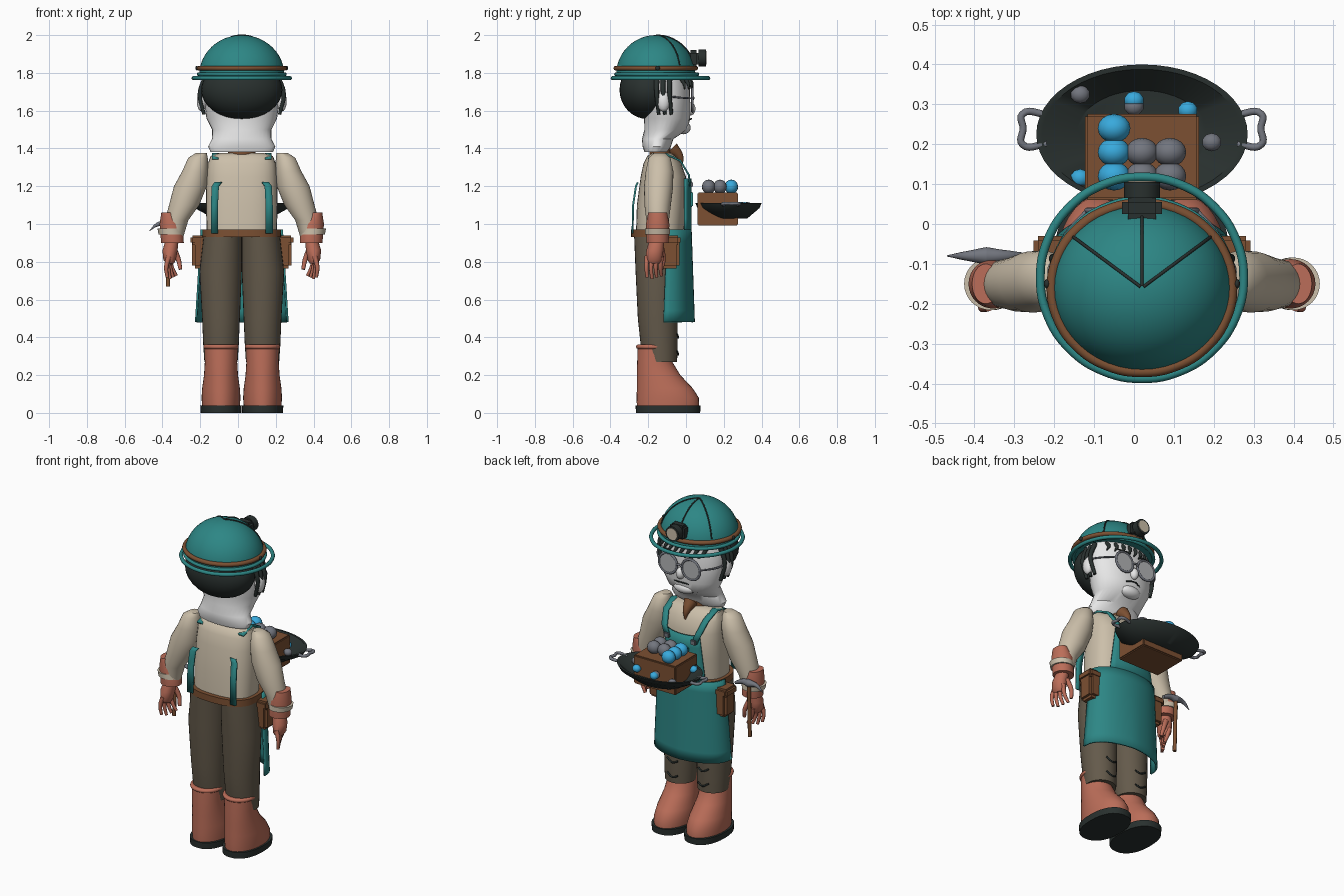
import bpy, bmesh, math
from mathutils import Vector

cube = bpy.data.objects.get("Cube")
if cube:
    bpy.data.objects.remove(cube, do_unlink=True)

CX = 0.02  # body centre line


def material(name, color):
    mat = bpy.data.materials.new(name)
    mat.use_nodes = True
    mat.diffuse_color = (*color, 1)
    mat.node_tree.nodes["Principled BSDF"].inputs["Base Color"].default_value = (*color, 1)
    return mat


TEAL = material("teal", (.026, .24, .235))
CREAM = material("cream", (.6, .52, .40))
CLAY = material("clay red", (.5, .155, .10))
OLIVE = material("dark olive", (.127, .102, .07))
BLACK = material("charcoal", (.022, .03, .028))
BROWN = material("leather brown", (.2, .08, .032))
GREY = material("steel grey", (.17, .18, .21))
BLUE = material("bright blue", (.04, .4, .72))
WHITE = material("white", (.8, .8, .8))
GLASS = material("pale glass", (.45, .46, .47))
made = []


def add(name, data, mat):
    ob = bpy.data.objects.new(name, data)
    bpy.context.collection.objects.link(ob)
    data.materials.append(mat)
    made.append(ob)
    return ob


def finish(name, bm, mat):
    bmesh.ops.recalc_face_normals(bm, faces=bm.faces)
    mesh = bpy.data.meshes.new(name)
    bm.to_mesh(mesh)
    bm.free()
    return add(name, mesh, mat)


def loft(name, mat, x, rings, power=2, seg=32):
    """Stack of horizontal ovals: (z, x offset, y centre, x radius, y radius)."""
    bm = bmesh.new()
    loops = []
    for z, dx, cy, rx, ry in rings:
        loop = []
        for i in range(seg):
            c, s = math.cos(math.tau * i / seg), math.sin(math.tau * i / seg)
            px = math.copysign(abs(c) ** (2 / power), c)
            py = math.copysign(abs(s) ** (2 / power), s)
            loop.append(bm.verts.new((x + dx + rx * px, cy + ry * py, z)))
        loops.append(loop)
    for a, b in zip(loops, loops[1:]):
        for i in range(seg):
            j = (i + 1) % seg
            bm.faces.new((a[i], a[j], b[j], b[i]))
    bm.faces.new(loops[0])
    bm.faces.new(loops[-1])
    return finish(name, bm, mat)


def ball(name, mat, center, radii, detail=24):
    bm = bmesh.new()
    bmesh.ops.create_uvsphere(bm, u_segments=detail, v_segments=detail // 2, radius=1)
    bmesh.ops.scale(bm, vec=radii, verts=bm.verts)
    bmesh.ops.translate(bm, vec=center, verts=bm.verts)
    return finish(name, bm, mat)


def box(name, mat, center, size, bevel=.008):
    bm = bmesh.new()
    bmesh.ops.create_cube(bm, size=1)
    bmesh.ops.scale(bm, vec=size, verts=bm.verts)
    bmesh.ops.translate(bm, vec=center, verts=bm.verts)
    bmesh.ops.bevel(bm, geom=bm.edges[:], offset=bevel, segments=2, affect='EDGES')
    return finish(name, bm, mat)


def disc(name, mat, center, radius, depth):
    """Cylinder whose axis runs front to back."""
    ob = loft(name, mat, 0, [(-depth / 2, 0, 0, radius, radius), (depth / 2, 0, 0, radius, radius)])
    ob.rotation_euler.x = math.pi / 2
    ob.location = center
    return ob


def tube(name, mat, points, radius, taper=1, cyclic=False):
    data = bpy.data.curves.new(name, 'CURVE')
    data.dimensions = '3D'
    data.bevel_depth, data.bevel_resolution = radius, 3
    data.use_fill_caps, data.resolution_u = True, 6
    spline = data.splines.new('BEZIER')
    spline.bezier_points.add(len(points) - 1)
    spline.use_cyclic_u = cyclic
    for i, (bp, p) in enumerate(zip(spline.bezier_points, points)):
        bp.co = p
        bp.handle_left_type = bp.handle_right_type = 'AUTO'
        bp.radius = 1 + (taper - 1) * i / (len(points) - 1)
    return add(name, data, mat)


def ring(name, mat, center, rx, ry, radius, upright=False):
    pts = []
    for i in range(16):
        c, s = rx * math.cos(math.tau * i / 16), ry * math.sin(math.tau * i / 16)
        pts.append(Vector(center) + Vector((c, 0, s) if upright else (c, s, 0)))
    return tube(name, mat, pts, radius, cyclic=True)


def sheet(name, mat, func, nu, nv, thick):
    bm = bmesh.new()
    grid = [[bm.verts.new(func(2 * i / nu - 1, j / nv)) for i in range(nu + 1)] for j in range(nv + 1)]
    for a, b in zip(grid, grid[1:]):
        for i in range(nu):
            bm.faces.new((a[i], a[i + 1], b[i + 1], b[i]))
    ob = finish(name, bm, mat)
    mod = ob.modifiers.new("thickness", 'SOLIDIFY')
    mod.thickness, mod.offset = thick, 0
    return ob


def strap(name, mat, path, half):
    def point(u, v):
        x, y, z = path[round(v * (len(path) - 1))]
        return (x + u * half, y, z)
    return sheet(name, mat, point, 1, len(path) - 1, .01)


# Helmet: dome, band, open brim rings and seams
def on_dome(heading, lift, grow=1):
    r = math.cos(lift) * grow
    return (CX + .225 * r * math.sin(heading), -.16 + .21 * r * math.cos(heading), 1.79 + .21 * grow * math.sin(lift))


loft("helmet_dome", TEAL, CX, [(1.79 + .21 * math.sin(a), 0, -.16, .225 * math.cos(a), .21 * math.cos(a))
                               for a in [math.pi / 2 * k / 12.05 for k in range(13)]], seg=48)
ring("helmet_band", BROWN, (CX, -.16, 1.825), .226, .211, .013)
ring("helmet_brim", TEAL, (CX, -.135, 1.772), .255, .253, .011)
ring("helmet_lower_rim", TEAL, (CX, -.155, 1.793), .228, .215, .01)
for heading in (-.9, 0, .9):
    tube("helmet_seam", BLACK, [on_dome(heading, .25 + k * .26, 1.003) for k in range(6)], .004)
for s in (-1, 1):
    ball("band_rivet", BLACK, (CX + s * .238, -.15, 1.825), (.008, .012, .012), 12)

# Headlamp
box("lamp_body", BLACK, (CX, .04, 1.875), (.1, .06, .09), .015)
disc("lamp_hood", BLACK, (CX, .085, 1.88), .045, .04)
disc("lamp_lens", CREAM, (CX, .105, 1.88), .035, .006)

# Head, hair and face
loft("head", WHITE, CX, [(1.38, 0, -.16, .165, .06), (1.41, 0, -.155, .178, .075), (1.45, 0, -.15, .157, .083),
                         (1.5, 0, -.105, .157, .115), (1.56, 0, -.1, .187, .122), (1.65, 0, -.1, .2, .122),
                         (1.74, 0, -.12, .205, .14), (1.8, 0, -.14, .2, .15)])
ball("back_hair", BLACK, (CX, -.2, 1.71), (.215, .152, .155), 32)
ball("nose", WHITE, (CX, .025, 1.61), (.025, .025, .035))
ball("chin", WHITE, (CX, -.015, 1.51), (.07, .04, .035))
tube("mouth", BLACK, [(CX - .05, .012, 1.55), (CX, .028, 1.557), (CX + .05, .012, 1.55)], .004)
for s in (-1, 1):
    ball("ear", WHITE, (CX + s * .212, -.12, 1.65), (.026, .035, .055), 16)
    for k in range(3):
        y = -.155 + k * .034
        tube("side_lock", BLACK, [(CX + s * .19, y, 1.78), (CX + s * .222, y, 1.69), (CX + s * .2, y + .01, 1.58)], .015, .6)
    # Round spectacles
    eye = Vector((CX + s * .078, .034, 1.655))
    ring("spectacle_frame", GREY, eye, .06, .06, .007, True)
    disc("spectacle_lens", GLASS, eye, .056, .006)
    tube("spectacle_arm", GREY, [eye + Vector((s * .06, 0, .01)), (CX + s * .2, -.04, 1.67), (CX + s * .225, -.12, 1.68)], .005)
    tube("eyebrow", BLACK, [eye + Vector((-s * .045, -.002, .07)), eye + Vector((s * .045, -.02, .078))], .007, .5)
tube("spectacle_bridge", GREY, [(CX - .02, .036, 1.66), (CX, .04, 1.668), (CX + .02, .036, 1.66)], .006)
for k in range(8):
    x = CX - .14 + k * .04
    y = .03 - 2.2 * (x - CX) ** 2
    tube("fringe_lock", BLACK, [(x, y - .04, 1.79), (x + .01, y, 1.75), (x + .03, y + .006, 1.715)], .015, .25)

# Shirt and neck
loft("neck", BROWN, CX, [(1.3, 0, -.13, .075, .06), (1.43, 0, -.14, .07, .055)])
loft("shirt", CREAM, CX, [(.94, 0, -.14, .185, .125), (1.1, 0, -.13, .19, .13), (1.25, 0, -.12, .187, .12),
                          (1.32, 0, -.125, .18, .1), (1.36, 0, -.13, .165, .075), (1.375, 0, -.13, .12, .05)], 2.6)
tube("collar_point", BROWN, [(CX, -.075, 1.4), (CX, -.035, 1.36), (CX, -.02, 1.31)], .04, .1)

# Belt
loft("belt", BROWN, CX, [(.93, 0, -.135, .207, .155), (.97, 0, -.135, .207, .155)], 2.6)

for s in (-1, 1):
    side = "left" if s > 0 else "right"

    def limb(name, mat, rings, power=2):
        return loft(side + name, mat, CX, [(z, s * d, cy, rx, ry) for z, d, cy, rx, ry in rings], power)

    def at(d, y, z):
        return (CX + s * d, y, z)

    # Arm, cuff and gloved hand
    limb("_sleeve", CREAM, [(1.375, .215, -.14, .03, .03), (1.35, .232, -.14, .052, .058), (1.28, .247, -.14, .068, .073),
                            (1.2, .272, -.145, .087, .077), (1.1, .305, -.15, .08, .07), (1.02, .345, -.15, .062, .06),
                            (.93, .36, -.15, .05, .05)])
    limb("_cuff", CLAY, [(1.06, .392, -.15, .034, .05), (1.0, .373, -.15, .062, .062), (.9, .367, -.15, .06, .058)])
    limb("_cuff_wrap", CREAM, [(.945, .374, -.15, .066, .066), (.975, .38, -.15, .066, .066)])
    limb("_palm", CLAY, [(.91, .37, -.155, .035, .04), (.86, .38, -.165, .04, .045), (.81, .382, -.17, .033, .045), (.79, .38, -.17, .02, .03)])
    for k in range(4):
        y = -.205 + k * .025
        tube(side + "_finger", CLAY, [at(.385, y, .83), at(.4 - k * .01, y - .005, .77), at(.395 - k * .016, y, .71 + .008 * abs(k - 1))], .014, .6)
    tube(side + "_thumb", CLAY, [at(.36, -.13, .87), at(.335, -.12, .81), at(.325, -.13, .76)], .016, .6)

    # Trousers, boot and pouch
    limb("_trouser_leg", OLIVE, [(.27, .11, -.135, .088, .088), (.36, .11, -.142, .094, .098), (.5, .11, -.15, .1, .105),
                                 (.75, .112, -.155, .112, .112), (.95, .1, -.15, .1, .125)])
    limb("_boot", CLAY, [(.035, .11, -.095, .1, .165), (.08, .11, -.097, .103, .165), (.13, .11, -.112, .1, .148),
                         (.2, .11, -.145, .09, .115), (.28, .11, -.168, .085, .09), (.36, .11, -.17, .085, .085)])
    limb("_sole", BLACK, [(0, .11, -.095, .108, .17), (.038, .11, -.095, .11, .172)], 2.3)
    ring(side + "_boot_roll", CLAY, at(.11, -.17, .35), .082, .083, .012)
    for z in (.32, .41):
        tube(side + "_trouser_crease", BLACK, [at(.07, -.048, z), at(.1, -.041, z - .012), at(.14, -.047, z + .008)], .005)
    box(side + "_pouch", BROWN, at(.225, -.085, .85), (.075, .1, .17), .015)
    box(side + "_pouch_flap", BROWN, at(.23, -.085, .915), (.085, .11, .05), .012)

    # Apron straps
    strap(side + "_back_strap", TEAL, [at(.145, -.283, .95), at(.145, -.28, 1.1), at(.14, -.265, 1.2), at(.125, -.255, 1.22)], .019)
    strap(side + "_front_strap", TEAL, [at(.09, .022, 1.2), at(.115, .015, 1.26), at(.135, -.03, 1.335), at(.14, -.11, 1.372), at(.14, -.2, 1.345)], .018)
    box(side + "_strap_buckle", GREY, at(.09, .03, 1.21), (.035, .012, .03), .004)

    # Wok handle
    tube("wok_handle_" + side, GREY, [at(.24, .2, 1.1), at(.3, .2, 1.108), at(.298, .24, 1.108), at(.3, .275, 1.108), at(.24, .275, 1.1)], .009)


# Apron skirt and bib
def skirt(u, v):
    a = u * math.pi / 2
    return (CX + (.213 + .03 * v) * math.sin(a), -.1 + (.125 + .017 * v) * max(math.cos(a), 0) ** .8 - .02 * v * abs(u), .97 - .49 * v)


def bib(u, v):
    return (CX + u * (.15 - .04 * v), .025 - .03 * u * u, .96 + .28 * v)


sheet("apron_skirt", TEAL, skirt, 24, 8, .01)
sheet("apron_bib", TEAL, bib, 10, 4, .01)
box("apron_pocket", TEAL, (CX, .03, 1.13), (.12, .012, .08), .004)

# Small pick hanging at the right hand
tube("pick_handle", BROWN, [(-.37, -.09, .67), (-.37, -.085, .85), (-.37, -.08, 1.0)], .011)
tube("pick_point", GREY, [(-.37, -.08, 1.0), (-.42, -.08, 1.0), (-.468, -.08, .965)], .022, .08)
tube("pick_back", GREY, [(-.37, -.08, 1.0), (-.33, -.08, 1.0), (-.28, -.08, .98)], .022, .4)

# Wok with crate and ore balls
loft("wok", BLACK, CX, [(1.03, 0, .225, .15, .1), (1.085, 0, .225, .25, .165), (1.11, 0, .225, .265, .175),
                        (1.11, 0, .225, .25, .163), (1.05, 0, .225, .165, .11)], seg=48)
box("crate", BROWN, (CX, .168, 1.08), (.285, .215, .175), .006)
for row in range(3):
    for col in range(3):
        if col and row == 2:
            continue
        spot = (-.05 + col * .07, .12 + row * .06, 1.197)
        ball("ore_ball", GREY if col else BLUE, spot, (.041, .036, .038), 16)
nuggets = [(-.135, .325, GREY), (0, .295, GREY), (.195, .205, GREY),
           (0, .31, BLUE), (.135, .285, BLUE), (-.135, .115, BLUE)]
for x, y, mat in nuggets:
    ball("nugget", mat, (x, y, 1.095), (.026, .024, .022), 10)

for ob in bpy.context.selected_objects:
    ob.select_set(False)
for ob in made:
    if ob.type == 'MESH':
        ob.select_set(True)
        bpy.context.view_layer.objects.active = ob
bpy.ops.object.shade_smooth_by_angle(angle=math.radians(40))
